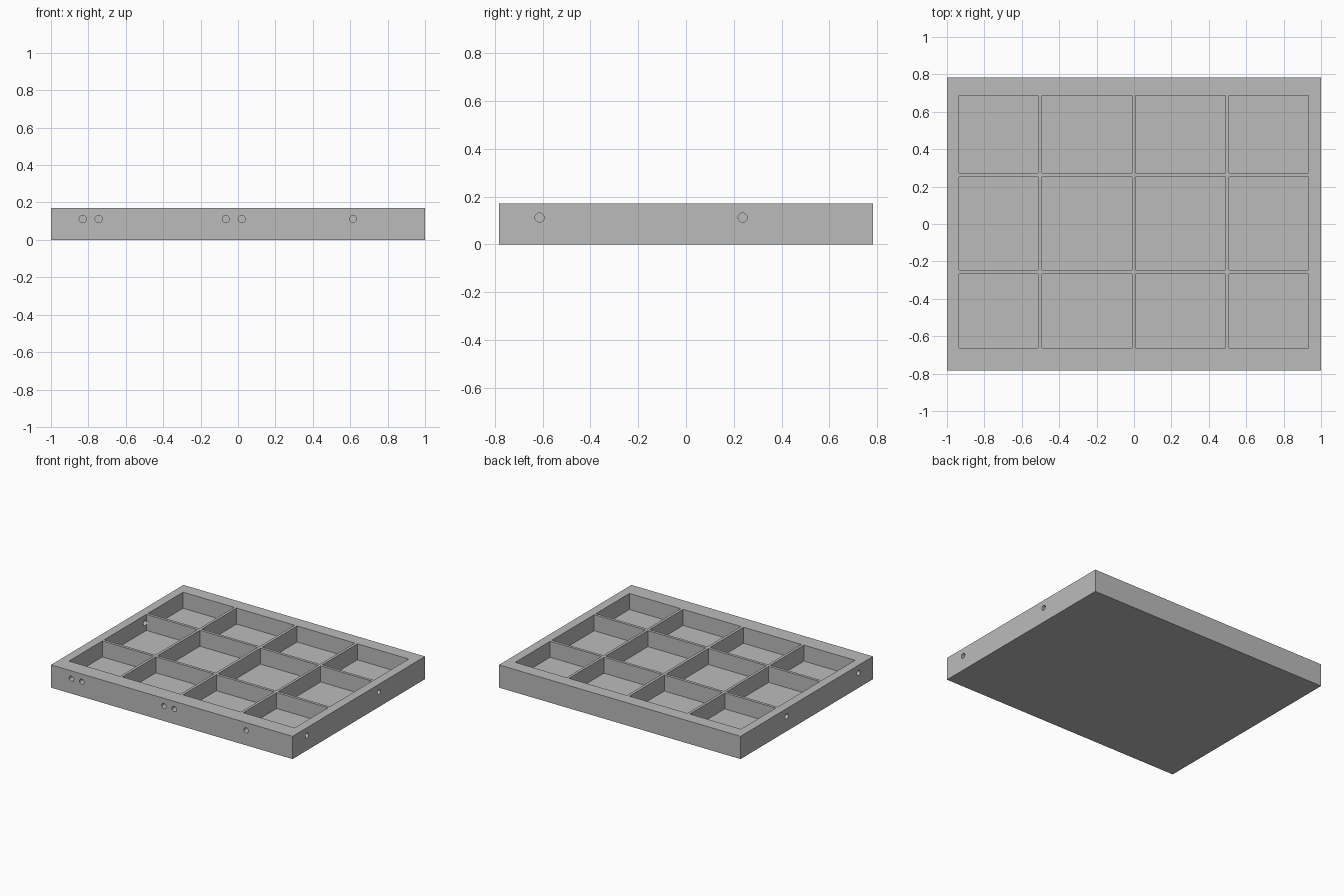
import bpy, bmesh, math
from mathutils import Matrix, Vector

if "Cube" in bpy.data.objects:
    bpy.data.objects.remove(bpy.data.objects["Cube"])

HEIGHT, FLOOR, HALF_Y = 0.17, 0.05, 0.783
HOLE_Z, HOLE_R = 0.112, 0.019

grey = bpy.data.materials.new("plain grey")
grey.diffuse_color = (0.5, 0.5, 0.5, 1)
grey.use_nodes = True
grey.node_tree.nodes["Principled BSDF"].inputs["Base Color"].default_value = grey.diffuse_color


def add_box(bm, x0, x1, y0, y1, z0, z1):
    m = Matrix.Translation(((x0 + x1) / 2, (y0 + y1) / 2, (z0 + z1) / 2))
    m = m @ Matrix.Diagonal((x1 - x0, y1 - y0, z1 - z0, 1))
    bmesh.ops.create_cube(bm, size=1, matrix=m)


def add_hole(bm, x, y, inward, depth):
    # cylinder starting slightly outside the wall and ending at the given depth
    d = Vector(inward)
    extra = 0.02
    centre = Vector((x, y, HOLE_Z)) + d * (depth - extra) / 2
    m = Matrix.Translation(centre) @ d.to_track_quat('Z', 'Y').to_matrix().to_4x4()
    bmesh.ops.create_cone(bm, cap_ends=True, segments=32, radius1=HOLE_R,
                          radius2=HOLE_R, depth=depth + extra, matrix=m)


def make_object(name, bm):
    mesh = bpy.data.meshes.new(name)
    bm.to_mesh(mesh)
    bm.free()
    mesh.materials.append(grey)
    ob = bpy.data.objects.new(name, mesh)
    bpy.context.collection.objects.link(ob)
    return ob


# solid tray block
bm = bmesh.new()
add_box(bm, -1, 1, -HALF_Y, HALF_Y, 0, HEIGHT)
tray = make_object("tray", bm)

# twelve open compartments
columns = [(-0.935, -0.512), (-0.492, -0.012), (0.009, 0.488), (0.508, 0.933)]
rows = [(-0.663, -0.268), (-0.247, 0.252), (0.273, 0.686)]
bm = bmesh.new()
for x0, x1 in columns:
    for y0, y1 in rows:
        add_box(bm, x0, x1, y0, y1, FLOOR, HEIGHT + 0.1)
pockets = make_object("compartment_cutter", bm)

# round holes in the front and both sides
bm = bmesh.new()
for x in (-0.83, -0.745, -0.065, 0.02, 0.615):
    add_hole(bm, x, -HALF_Y, (0, 1, 0), 0.06)
for y in (-0.613, 0.237):
    add_hole(bm, 1, y, (-1, 0, 0), 0.06)
    add_hole(bm, -1, y, (1, 0, 0), 0.08)
holes = make_object("hole_cutter", bm)

# cut the tray and discard the cutters
bpy.context.view_layer.objects.active = tray
tray.select_set(True)
for cutter in (pockets, holes):
    cutter.hide_render = True
    mod = tray.modifiers.new(cutter.name, 'BOOLEAN')
    mod.operation = 'DIFFERENCE'
    mod.solver = 'EXACT'
    mod.object = cutter
    bpy.ops.object.modifier_apply(modifier=mod.name)
    bpy.data.objects.remove(cutter)

bpy.ops.object.shade_smooth_by_angle(angle=math.radians(30))
